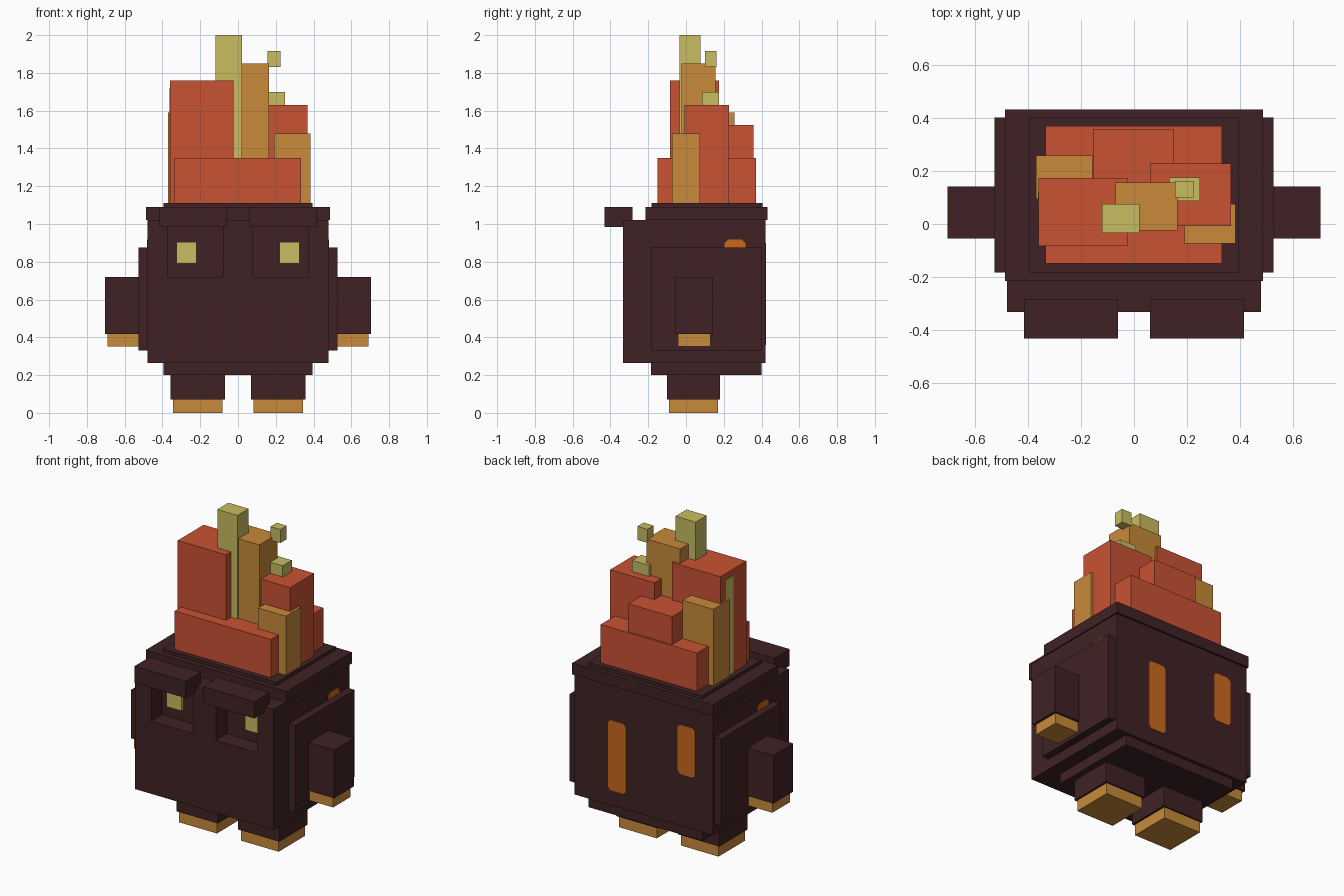
import bpy, bmesh
from mathutils import Vector

if "Cube" in bpy.data.objects:
    bpy.data.objects.remove(bpy.data.objects["Cube"])


def material(name, rgb):
    m = bpy.data.materials.new(name)
    m.diffuse_color = (*rgb, 1)
    m.use_nodes = True
    m.node_tree.nodes["Principled BSDF"].inputs["Base Color"].default_value = m.diffuse_color
    return m


DARK = material("dark stone", (0.051, 0.016, 0.018))
RED = material("flame red", (0.584, 0.084, 0.033))
ORANGE = material("flame orange", (0.578, 0.254, 0.042))
YELLOW = material("flame yellow", (0.578, 0.508, 0.119))
GLOW = material("crack glow", (0.604, 0.138, 0.013))


def add_mesh(name, bm, mat):
    bmesh.ops.recalc_face_normals(bm, faces=bm.faces)
    me = bpy.data.meshes.new(name)
    bm.to_mesh(me)
    bm.free()
    me.materials.append(mat)
    ob = bpy.data.objects.new(name, me)
    bpy.context.collection.objects.link(ob)
    return ob


def box(name, x, y, z, mat):
    """Box from (min, max) ranges on each axis."""
    bm = bmesh.new()
    bmesh.ops.create_cube(bm, size=1)
    for v in bm.verts:
        v.co = Vector([r[0] if c < 0 else r[1] for c, r in zip(v.co, (x, y, z))])
    return add_mesh(name, bm, mat)


def pair(name, x, y, z, mat):
    """Left and right copies of a box."""
    return [box("right_" + name, x, y, z, mat),
            box("left_" + name, (-x[1], -x[0]), y, z, mat)]


def crack(name, place, u, z, cut=0.018):
    """Thin glowing plate with clipped corners; place maps (u, z) to 3D."""
    (a, b), (c, d) = u, z
    pts = [(a + cut, c), (b - cut, c), (b, c + cut), (b, d - cut),
           (b - cut, d), (a + cut, d), (a, d - cut), (a, c + cut)]
    bm = bmesh.new()
    layers = [[bm.verts.new(place(p, q, t)) for p, q in pts] for t in (-0.002, 0.003)]
    for layer in layers:
        bm.faces.new(layer)
    for i in range(8):
        j = (i + 1) % 8
        bm.faces.new((layers[0][i], layers[0][j], layers[1][j], layers[1][i]))
    return add_mesh(name, bm, GLOW)


# Body with two recessed eye sockets
body = box("body", (-0.48, 0.48), (-0.333, 0.42), (0.265, 1.02), DARK)
for cutter in pair("socket_cutter", (0.08, 0.37), (-0.5, -0.225), (0.72, 0.985), DARK):
    cutter.hide_render = True
    mod = body.modifiers.new("socket", 'BOOLEAN')
    mod.operation, mod.solver, mod.object = 'DIFFERENCE', 'EXACT', cutter
    bpy.context.view_layer.objects.active = body
    bpy.ops.object.modifier_apply(modifier=mod.name)
    bpy.data.objects.remove(cutter)

# Stepped trim around the body
box("underside", (-0.395, 0.395), (-0.185, 0.40), (0.20, 0.265), DARK)
box("top_rim", (-0.488, 0.488), (-0.215, 0.432), (1.02, 1.09), DARK)
box("top_plate", (-0.395, 0.395), (-0.183, 0.405), (1.09, 1.11), DARK)
pair("side_plate", (0.48, 0.526), (-0.183, 0.403), (0.33, 0.875), DARK)

# Face
pair("brow", (0.06, 0.416), (-0.432, -0.283), (0.985, 1.09), DARK)
pair("eye", (0.22, 0.325), (-0.245, -0.225), (0.79, 0.905), YELLOW)

# Limbs
pair("arm", (0.526, 0.705), (-0.055, 0.142), (0.418, 0.72), DARK)
pair("hand", (0.526, 0.69), (-0.043, 0.13), (0.352, 0.418), ORANGE)
pair("leg", (0.07, 0.357), (-0.10, 0.18), (0.07, 0.20), DARK)
pair("foot", (0.083, 0.345), (-0.09, 0.17), (0, 0.07), ORANGE)

# Glowing cracks
back = lambda u, z, t: (u, 0.42 + t, z)
crack("back_crack_long", back, (0.12, 0.245), (0.36, 0.80))
crack("back_crack_short", back, (-0.36, -0.238), (0.59, 0.90))
crack("right_side_crack", lambda u, z, t: (0.48 + t, u, z), (0.205, 0.315), (0.60, 0.917))
crack("left_side_crack", lambda u, z, t: (-0.48 - t, u, z), (-0.125, -0.02), (0.60, 0.917))

# Flames
FLAMES = [
    ("flame_base", (-0.335, 0.333), (-0.15, 0.37), (1.11, 1.35), RED),
    ("flame_tall_left", (-0.36, -0.025), (-0.084, 0.174), (1.11, 1.76), RED),
    ("flame_right", (0.06, 0.367), (-0.008, 0.228), (1.11, 1.63), RED),
    ("flame_back", (-0.155, 0.15), (0.10, 0.358), (1.11, 1.525), RED),
    ("ember_left", (-0.37, -0.157), (0.095, 0.258), (1.11, 1.59), ORANGE),
    ("ember_right", (0.19, 0.383), (-0.073, 0.075), (1.11, 1.48), ORANGE),
    ("ember_middle", (-0.07, 0.165), (-0.024, 0.157), (1.11, 1.85), ORANGE),
    ("spark_tall", (-0.12, 0.02), (-0.034, 0.076), (1.11, 2.0), YELLOW),
    ("spark_side", (-0.363, -0.30), (0.05, 0.12), (1.11, 1.72), YELLOW),
    ("spark_low", (0.133, 0.25), (0.086, 0.176), (1.63, 1.70), YELLOW),
    ("spark_floating", (0.155, 0.224), (0.10, 0.162), (1.83, 1.915), YELLOW),
]
for flame in FLAMES:
    box(*flame)
